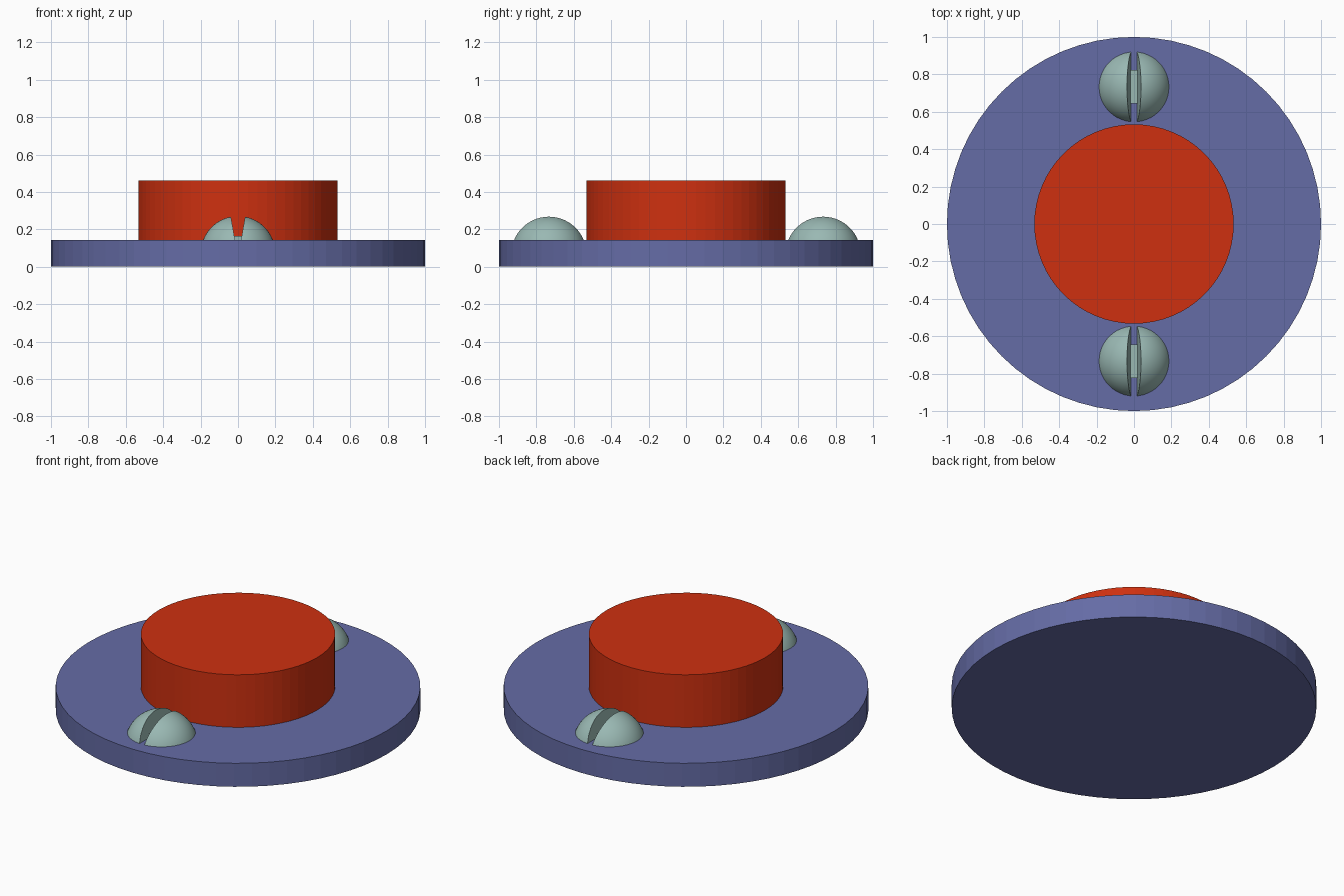
import bpy, bmesh, math
from mathutils import Vector, Matrix

if "Cube" in bpy.data.objects:
    bpy.data.objects.remove(bpy.data.objects["Cube"])


def material(name, rgb):
    m = bpy.data.materials.new(name)
    m.diffuse_color = (*rgb, 1)
    m.use_nodes = True
    m.node_tree.nodes["Principled BSDF"].inputs["Base Color"].default_value = m.diffuse_color
    return m


def add_object(name, bm, mat, smooth=False):
    bmesh.ops.recalc_face_normals(bm, faces=bm.faces[:])
    me = bpy.data.meshes.new(name)
    bm.to_mesh(me)
    bm.free()
    me.materials.append(mat)
    ob = bpy.data.objects.new(name, me)
    bpy.context.collection.objects.link(ob)
    if smooth:
        bpy.ops.object.select_all(action='DESELECT')
        ob.select_set(True)
        bpy.context.view_layer.objects.active = ob
        bpy.ops.object.shade_smooth_by_angle(angle=math.radians(30))
    return ob


def disc(name, radius, z0, z1, mat):
    bm = bmesh.new()
    bmesh.ops.create_cone(bm, cap_ends=True, segments=64, radius1=radius, radius2=radius,
                          depth=z1 - z0, matrix=Matrix.Translation((0, 0, (z0 + z1) / 2)))
    return add_object(name, bm, mat)


def cut(bm, co, no):
    """Slice the solid, drop the side the normal points to, and cap it."""
    r = bmesh.ops.bisect_plane(bm, geom=bm.verts[:] + bm.edges[:] + bm.faces[:],
                               plane_co=co, plane_no=no, clear_outer=True)
    edges = [e for e in r['geom_cut'] if isinstance(e, bmesh.types.BMEdge)]
    bmesh.ops.edgeloop_fill(bm, edges=edges)


blue = material("plate_blue", (0.13, 0.15, 0.38))
red = material("button_red", (0.62, 0.03, 0.005))
steel = material("screw_green_grey", (0.32, 0.48, 0.45))

PLATE_TOP = 0.142
SCREW_Y = 0.733

# round plate and raised button
disc("base_plate", 1.0, 0, PLATE_TOP, blue)
disc("button", 0.533, PLATE_TOP, 0.46, red)

# dome-headed screws: two half domes either side of a tapered slot
for end, y in (("front", -SCREW_Y), ("back", SCREW_Y)):
    for side, sx in (("left", -1), ("right", 1)):
        bm = bmesh.new()
        bmesh.ops.create_uvsphere(bm, u_segments=48, v_segments=32, radius=0.2,
                                  matrix=Matrix.Translation((0, y, 0.071)))
        cut(bm, Vector((0, 0, PLATE_TOP)), Vector((0, 0, -1)))
        cut(bm, Vector((sx * 0.016, 0, PLATE_TOP)), Vector((-sx * 0.127, 0, 0.022)))
        add_object(f"{end}_screw_{side}_half", bm, steel, smooth=True)

    # short shank visible at the bottom of the slot
    bm = bmesh.new()
    bmesh.ops.create_cube(bm, size=1, matrix=Matrix.Translation((0, y, 0.153))
                          @ Matrix.Diagonal((0.04, 0.18, 0.024, 1)))
    add_object(f"{end}_screw_shank", bm, steel)
